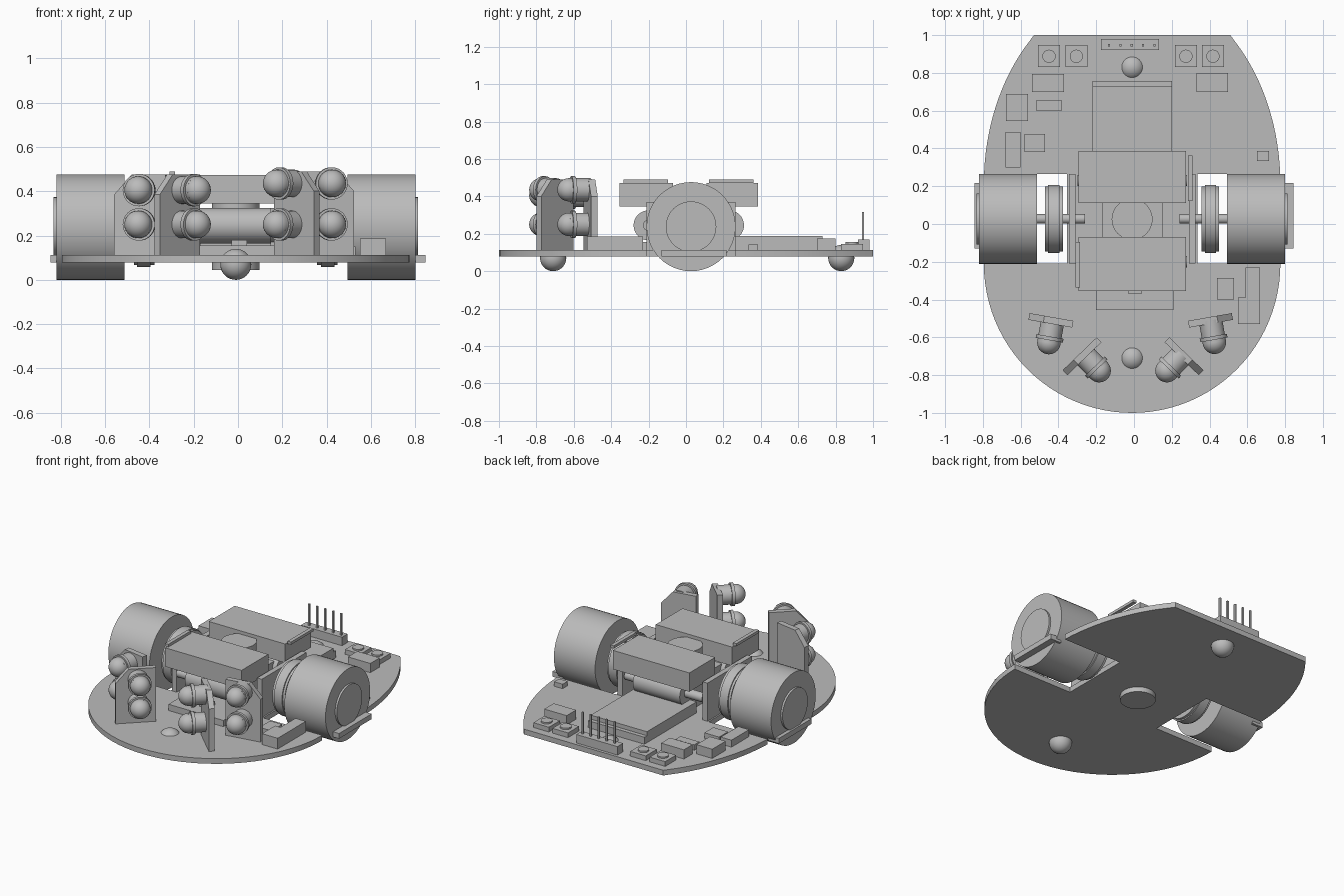
import bpy, bmesh, math
from mathutils import Matrix, Vector

cube = bpy.data.objects.get("Cube")
if cube:
    bpy.data.objects.remove(cube)

grey = bpy.data.materials.new("plain_grey")
grey.use_nodes = True
grey.diffuse_color = (0.5, 0.5, 0.5, 1)
grey.node_tree.nodes["Principled BSDF"].inputs["Base Color"].default_value = (0.5, 0.5, 0.5, 1)

CX = -0.01      # chassis centre line
DECK = 0.113    # top of the base plate
AXLE_Y, AXLE_Z = 0.027, 0.238


def finish(name, bm, matrix=Matrix()):
    bmesh.ops.recalc_face_normals(bm, faces=bm.faces)
    mesh = bpy.data.meshes.new(name)
    bm.to_mesh(mesh)
    bm.free()
    mesh.materials.append(grey)
    for p in mesh.polygons:
        p.use_smooth = True
    mesh.set_sharp_from_angle(angle=math.radians(30))
    ob = bpy.data.objects.new(name, mesh)
    ob.matrix_world = matrix
    bpy.context.collection.objects.link(ob)
    return ob


def box(name, x0, x1, y0, y1, z0, z1):
    bm = bmesh.new()
    size = Matrix.Diagonal((x1 - x0, y1 - y0, z1 - z0, 1))
    mid = Matrix.Translation(((x0 + x1) / 2, (y0 + y1) / 2, (z0 + z1) / 2))
    bmesh.ops.create_cube(bm, size=1, matrix=mid @ size)
    return finish(name, bm)


def cylinder(name, start, end, r, sides=48):
    a, b = Vector(start), Vector(end)
    turn = (b - a).to_track_quat('Z', 'Y').to_matrix().to_4x4()
    bm = bmesh.new()
    bmesh.ops.create_cone(bm, cap_ends=True, segments=sides, radius1=r, radius2=r,
                          depth=(b - a).length, matrix=Matrix.Translation((a + b) / 2) @ turn)
    return finish(name, bm)


def x_cylinder(name, x0, x1, r, y=AXLE_Y, z=AXLE_Z):
    return cylinder(name, (x0, y, z), (x1, y, z), r)


def ball(name, x, y, z, r):
    bm = bmesh.new()
    bmesh.ops.create_uvsphere(bm, u_segments=32, v_segments=16, radius=r)
    return finish(name, bm, Matrix.Translation((x, y, z)))


def extrude(name, points, offset, matrix=Matrix()):
    bm = bmesh.new()
    face = bm.faces.new([bm.verts.new(p) for p in points])
    new = bmesh.ops.extrude_face_region(bm, geom=[face])["geom"]
    bmesh.ops.translate(bm, vec=offset, verts=[v for v in new if isinstance(v, bmesh.types.BMVert)])
    return finish(name, bm, matrix)


# Base plate: round nose, tapered tail and a notch for each wheel
half = []
for i in range(25):
    t = math.radians(90 * i / 24)
    half.append((0.785 * math.sin(t), -0.21 - 0.79 * math.cos(t)))
half += [(0.345, -0.21), (0.345, 0.265)]
for i in range(17):
    t = math.radians(3 + 46 * i / 16)
    half.append((0.785 * math.cos(t), 0.21 + 1.05 * math.sin(t)))
half[-1] = (0.52, 1.0)
outline = half + [(-x, y) for x, y in reversed(half[1:])]
extrude("base_plate", [(CX + x, y, 0.078) for x, y in outline], (0, 0, DECK - 0.078))

# Wheels, hubs, gears, axles, outer guards and motor brackets
for side, s in (("left", 1), ("right", -1)):
    def span(a, b):
        return CX + s * a, CX + s * b
    x_cylinder(side + "_wheel", *span(0.503, 0.81), 0.238)
    x_cylinder(side + "_hub", *span(0.80, 0.823), 0.135)
    x_cylinder(side + "_gear", *span(0.367, 0.46), 0.172)
    x_cylinder(side + "_gear_rim", *span(0.385, 0.445), 0.18)
    x_cylinder(side + "_axle", *span(0.25, 0.55), 0.025)
    lo, hi = sorted((s * 0.765, s * 0.845))
    box(side + "_wheel_guard", lo, hi, -0.13, 0.217, 0.078, DECK)
    lo, hi = sorted(span(0.30, 0.335))
    box(side + "_motor_bracket", lo, hi, -0.21, 0.265, DECK, 0.37)
    lo, hi = sorted((s * 0.285, s * 0.31))
    mid = 0.242 if s > 0 else -0.215
    box(side + "_top_strip", lo, hi, mid - 0.12, mid + 0.12, 0.472, 0.49)

# Drive unit: motors, upper blocks and central column
x_cylinder("front_motor", -0.20, 0.15, 0.08, -0.2, 0.245)
x_cylinder("rear_motor", -0.17, 0.18, 0.08, 0.23, 0.245)
x_cylinder("front_motor_shaft", -0.30, 0.28, 0.03, -0.2, 0.245)
x_cylinder("rear_motor_shaft", -0.30, 0.28, 0.03, 0.23, 0.245)
box("gear_housing", -0.17, 0.15, -0.16, 0.20, DECK, 0.30)
box("front_block", -0.295, 0.275, -0.355, -0.07, 0.345, 0.472)
box("rear_block", -0.295, 0.275, 0.11, 0.386, 0.345, 0.472)
cylinder("central_column", (CX, 0.025, 0.045), (CX, 0.025, 0.45), 0.108)
box("front_board", -0.20, 0.21, -0.455, -0.1, DECK, 0.155)
box("front_board_tab", -0.03, 0.04, -0.37, -0.3, 0.15, 0.18)
box("rear_board", -0.22, 0.20, 0.2, 0.73, DECK, 0.187)
box("rear_board_lip", -0.22, 0.20, 0.7, 0.757, DECK, 0.16)

# Ball casters
ball("front_caster", CX, -0.71, 0.07, 0.07)
ball("rear_caster", CX, 0.83, 0.07, 0.07)


# Sensor stands: upright board with two domed lamps; local -y is the aim
def sensor(name, x, y, angle, width, top, lamps, shift, cut):
    place = Matrix.Translation((x, y, 0)) @ Matrix.Rotation(math.radians(angle), 4, 'Z')
    w = width / 2
    shape = [(-w, DECK), (w, DECK), (w, top), (-w + 0.08, top), (-w, top - 0.09)]
    extrude(name + "_board", [(cut * px, -0.018, pz) for px, pz in shape], (0, 0.036, 0), place)
    for label, z in zip(("lower", "upper"), lamps):
        def at(d):
            return place @ Vector((shift, -d, z))
        lamp = name + "_" + label
        cylinder(lamp + "_lamp", at(0), at(0.12), 0.062, 32)
        cylinder(lamp + "_collar", at(0.085), at(0.105), 0.073, 32)
        ball(lamp + "_dome", *at(0.118), 0.062)


sensor("outer_right_sensor", -0.44, -0.51, -10, 0.235, 0.475, (0.25, 0.405), 0.01, 1)
sensor("inner_right_sensor", -0.275, -0.70, 44, 0.25, 0.475, (0.25, 0.405), 0.012, 1)
sensor("inner_left_sensor", 0.265, -0.70, -44, 0.25, 0.49, (0.25, 0.435), -0.012, -1)
sensor("outer_left_sensor", 0.405, -0.51, 10, 0.235, 0.49, (0.25, 0.435), 0.0, -1)

# Push buttons at the tail
for i, x in enumerate((-0.45, -0.305, 0.275, 0.418)):
    box(f"button_base_{i}", x - 0.058, x + 0.058, 0.83, 0.947, DECK, 0.145)
    cylinder(f"button_cap_{i}", (x, 0.888, 0.14), (x, 0.888, 0.155), 0.035, 24)

# Pin header
box("pin_header", -0.175, 0.132, 0.92, 0.98, DECK, 0.17)
for i in range(5):
    x = -0.132 + 0.06 * i
    box(f"header_pin_{i}", x - 0.006, x + 0.006, 0.941, 0.953, 0.16, 0.315)

# Small circuit parts: x range, y range, top
chips = [
    (-0.54, -0.37, 0.70, 0.794, 0.175), (-0.677, -0.56, 0.545, 0.688, 0.175),
    (-0.52, -0.38, 0.60, 0.655, 0.15), (-0.68, -0.60, 0.30, 0.487, 0.16),
    (-0.58, -0.47, 0.38, 0.476, 0.15), (0.33, 0.497, 0.70, 0.80, 0.175),
    (0.65, 0.714, 0.333, 0.386, 0.143), (0.44, 0.53, -0.40, -0.286, 0.15),
    (0.55, 0.667, -0.53, -0.39, 0.186), (0.59, 0.667, -0.39, -0.23, 0.186),
]
for i, (x0, x1, y0, y1, top) in enumerate(chips):
    box(f"circuit_part_{i}", x0, x1, y0, y1, DECK, top)
